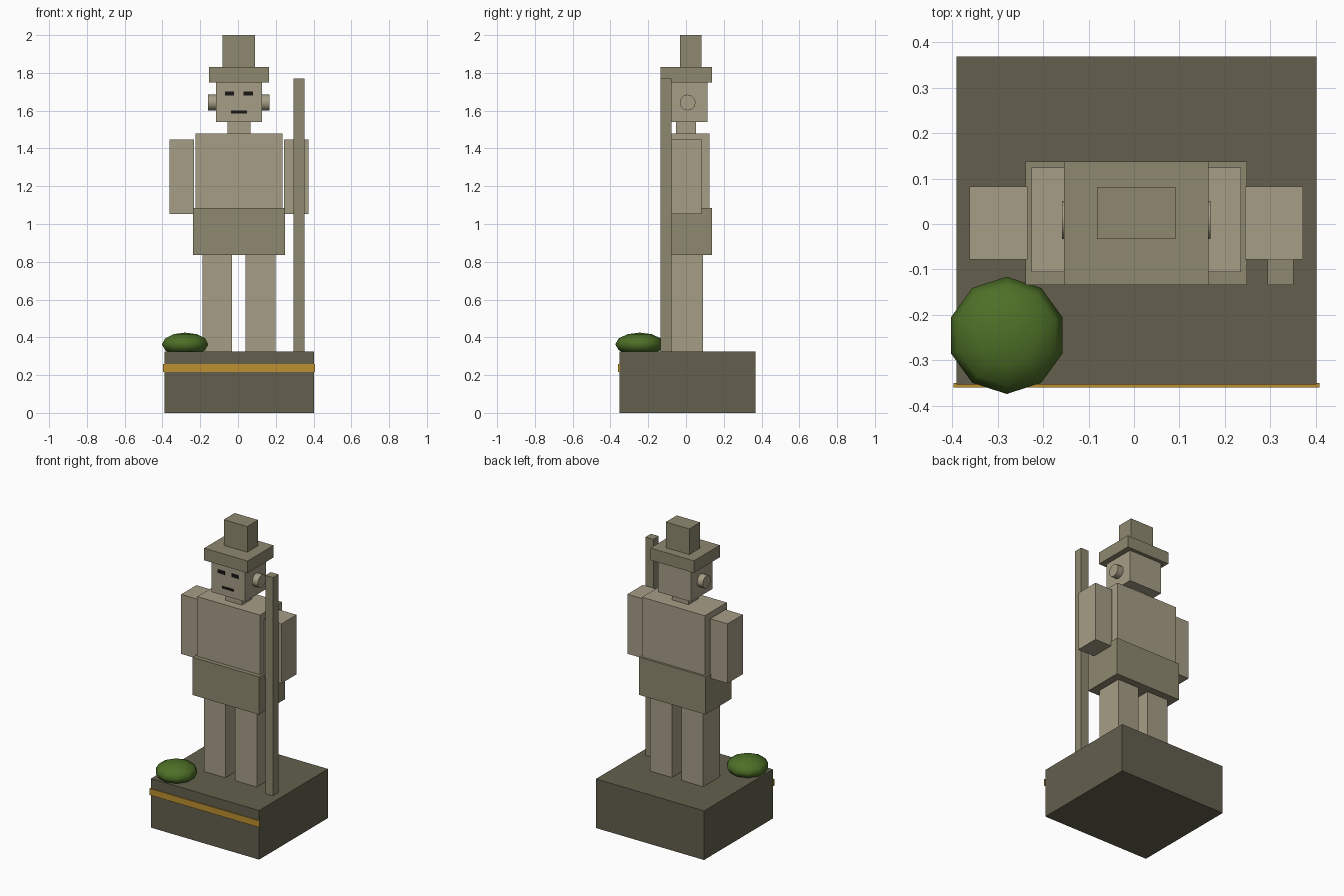
import bpy
import math

if "Cube" in bpy.data.objects:
    bpy.data.objects.remove(bpy.data.objects["Cube"])


def material(name, rgb):
    m = bpy.data.materials.new(name)
    m.diffuse_color = (*rgb, 1.0)
    m.use_nodes = True
    m.node_tree.nodes["Principled BSDF"].inputs["Base Color"].default_value = m.diffuse_color
    return m


PLINTH = material("dark_stone", (0.125, 0.117, 0.075))
STONE = material("light_stone", (0.38, 0.34, 0.24))
CLOTH = material("olive_stone", (0.27, 0.25, 0.16))
GOLD = material("gold", (0.51, 0.28, 0.03))
LEAF = material("leaf", (0.075, 0.16, 0.02))
BLACK = material("black", (0.01, 0.008, 0.008))

CX = 0.005  # the figure's centre line


def box(name, x, y, z, mat):
    """Box from (min, max) ranges on each axis."""
    bpy.ops.mesh.primitive_cube_add(size=1, location=[sum(r) / 2 for r in (x, y, z)])
    ob = bpy.context.object
    ob.name = name
    ob.scale = [r[1] - r[0] for r in (x, y, z)]
    bpy.ops.object.transform_apply(location=False, rotation=False, scale=True)
    ob.data.materials.append(mat)
    return ob


def centred(half):
    return (CX - half, CX + half)


def pair(name, inner, outer, y, z, mat):
    """Left and right copies of a box, mirrored about the centre line."""
    for side, s in (("left", 1), ("right", -1)):
        x = sorted((CX + s * inner, CX + s * outer))
        box(f"{side}_{name}", x, y, z, mat)


# Plinth with gold front strip
box("plinth", (-0.39, 0.402), (-0.353, 0.368), (0, 0.325), PLINTH)
box("plinth_strip", (-0.397, 0.408), (-0.36, -0.35), (0.217, 0.26), GOLD)

# Body
pair("leg", 0.036, 0.194, (-0.088, 0.09), (0.325, 0.835), STONE)
box("skirt", centred(0.244), (-0.134, 0.138), (0.835, 1.085), CLOTH)
box("torso", centred(0.23), (-0.106, 0.124), (1.085, 1.48), STONE)
pair("arm", 0.239, 0.367, (-0.078, 0.082), (1.053, 1.447), STONE)
box("neck", centred(0.06), (-0.052, 0.052), (1.48, 1.54), STONE)

# Head and face
HEAD_FRONT = -0.108
box("head", centred(0.122), (HEAD_FRONT, 0.114), (1.54, 1.75), STONE)
face = (HEAD_FRONT - 0.004, HEAD_FRONT + 0.004)
pair("eye", 0.025, 0.075, face, (1.68, 1.702), BLACK)
box("mouth", centred(0.043), face, (1.586, 1.6), BLACK)
for side, s in (("left", 1), ("right", -1)):
    bpy.ops.mesh.primitive_cylinder_add(
        vertices=12, radius=0.042, depth=0.05,
        location=(CX + s * 0.138, 0.009, 1.643), rotation=(0, math.pi / 2, 0))
    ear = bpy.context.object
    ear.name = f"{side}_ear"
    ear.data.materials.append(STONE)
    bpy.ops.object.shade_smooth_by_angle(angle=math.radians(40))

# Hat
box("hat_brim", centred(0.159), (-0.134, 0.138), (1.75, 1.83), CLOTH)
box("hat_crown", centred(0.086), (-0.033, 0.081), (1.83, 2.0), CLOTH)

# Staff in front of the left arm
box("staff", (0.294, 0.351), (-0.134, -0.078), (0.325, 1.77), CLOTH)

# Squashed low-poly bush on the plinth corner
bpy.ops.mesh.primitive_uv_sphere_add(
    segments=10, ring_count=6, radius=1, location=(-0.28, -0.245, 0.363))
bush = bpy.context.object
bush.name = "bush"
bush.scale = (0.129, 0.129, 0.062)
bpy.ops.object.transform_apply(location=False, rotation=False, scale=True)
bush.data.materials.append(LEAF)
bpy.ops.object.shade_smooth()
